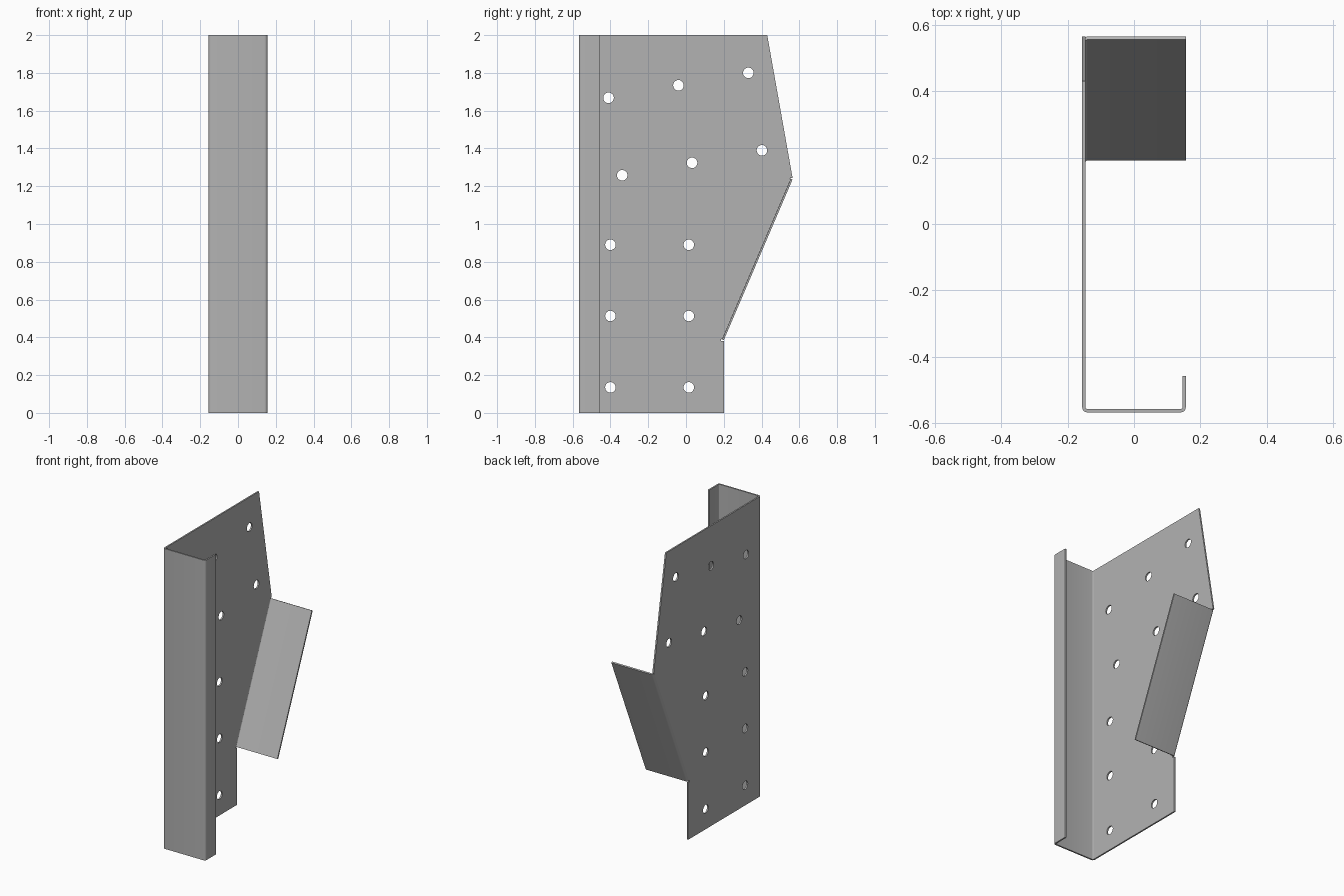
import bpy, bmesh
from math import cos, sin, pi
from mathutils import Matrix, Vector

if "Cube" in bpy.data.objects:
    bpy.data.objects.remove(bpy.data.objects["Cube"], do_unlink=True)

X, Y, H = 0.156, 0.567, 2.0      # half width, half depth, height
T, R = 0.01, 0.016               # sheet thickness, outer bend radius

steel = bpy.data.materials.new("grey steel")
steel.use_nodes = True
grey = (0.45, 0.45, 0.45, 1)
steel.diffuse_color = grey
steel.node_tree.nodes["Principled BSDF"].inputs["Base Color"].default_value = grey


def add_object(name, mesh):
    obj = bpy.data.objects.new(name, mesh)
    bpy.context.collection.objects.link(obj)
    mesh.materials.clear()
    mesh.materials.append(steel)
    bpy.ops.object.select_all(action='DESELECT')
    obj.select_set(True)
    bpy.context.view_layer.objects.active = obj
    bpy.ops.object.shade_smooth_by_angle()
    return obj


def bend(cx, cy, start, end, steps=5):
    """Pairs of outer and inner points around a bend."""
    pairs = []
    for i in range(steps + 1):
        a = start + (end - start) * i / steps
        pairs.append([(cx + r * cos(a), cy + r * sin(a)) for r in (R, R - T)])
    return pairs


def bent_strip(name, pairs, length, matrix):
    """Extrude a folded sheet section along its local z."""
    bm = bmesh.new()
    rings = []
    for outer, inner in pairs:
        rings.append([bm.verts.new(matrix @ Vector((*p, z)))
                      for p, z in ((outer, 0), (inner, 0), (inner, length), (outer, length))])
    for a, b in zip(rings, rings[1:]):
        for i in range(4):
            j = (i + 1) % 4
            bm.faces.new((a[i], a[j], b[j], b[i]))
    bm.faces.new(rings[0])
    bm.faces.new(rings[-1])
    bmesh.ops.recalc_face_normals(bm, faces=bm.faces)
    mesh = bpy.data.meshes.new(name)
    bm.to_mesh(mesh)
    bm.free()
    return add_object(name, mesh)


# Front flange with its return lip
section = bend(-X + R, -Y + R, pi, 1.5 * pi) + bend(X - R, -Y + R, 1.5 * pi, 2 * pi)
section.append([(X, -0.457), (X - T, -0.457)])
bent_strip("front_flange_and_lip", section, H, Matrix())

# Sloping rear flange
low, high = Vector((0, 0.2, 0.385)), Vector((0, Y - 0.003, 1.236))
along = (high - low).normalized()
out = Vector((0, along.z, -along.y))
frame = Matrix((Vector((1, 0, 0)), out, along)).transposed().to_4x4()
frame.translation = low
section = bend(-X + R, -R, pi, 0.5 * pi) + [[(X, 0), (X, -T)]]
bent_strip("rear_sloping_flange", section, (high - low).length, frame)

# Side web with bolt holes, drawn flat and stood upright
curve = bpy.data.curves.new("web_outline", 'CURVE')
curve.dimensions = '2D'
curve.fill_mode = 'BOTH'
curve.extrude = T / 2


def add_loop(points):
    spline = curve.splines.new('POLY')
    spline.points.add(len(points) - 1)
    for sp, (u, v) in zip(spline.points, points):
        sp.co = (u, v, 0, 1)
    spline.use_cyclic_u = True


inset_low, inset_high = low - out * R, high - out * R
add_loop([(-Y + R, 0), (0.2, 0), (0.2, 0.38), (inset_low.y, 0.38),
          (inset_low.y, inset_low.z), (inset_high.y, inset_high.z),
          (Y - 0.003, 1.245), (0.43, H), (-Y + R, H)])

holes = [(y, z) for y in (-0.4, 0.015) for z in (0.135, 0.513, 0.89)]
holes += [(y + 0.37 * i, z + 0.066 * i) for y, z in ((-0.41, 1.668), (-0.338, 1.258))
          for i in range(3)]
for y, z in holes:
    add_loop([(y + 0.028 * cos(k * pi / 12), z + 0.028 * sin(k * pi / 12))
              for k in range(24)])

helper = bpy.data.objects.new("web_outline", curve)
bpy.context.collection.objects.link(helper)
bpy.context.view_layer.update()
graph = bpy.context.evaluated_depsgraph_get()
web = bpy.data.meshes.new_from_object(helper.evaluated_get(graph))
bpy.data.objects.remove(helper, do_unlink=True)
web.transform(Matrix(((0, 0, 1, -X + T / 2), (1, 0, 0, 0), (0, 1, 0, 0), (0, 0, 0, 1))))
bm = bmesh.new()
bm.from_mesh(web)
bmesh.ops.remove_doubles(bm, verts=bm.verts, dist=0.0001)
bmesh.ops.recalc_face_normals(bm, faces=bm.faces)
bm.to_mesh(web)
bm.free()
add_object("side_web", web)
